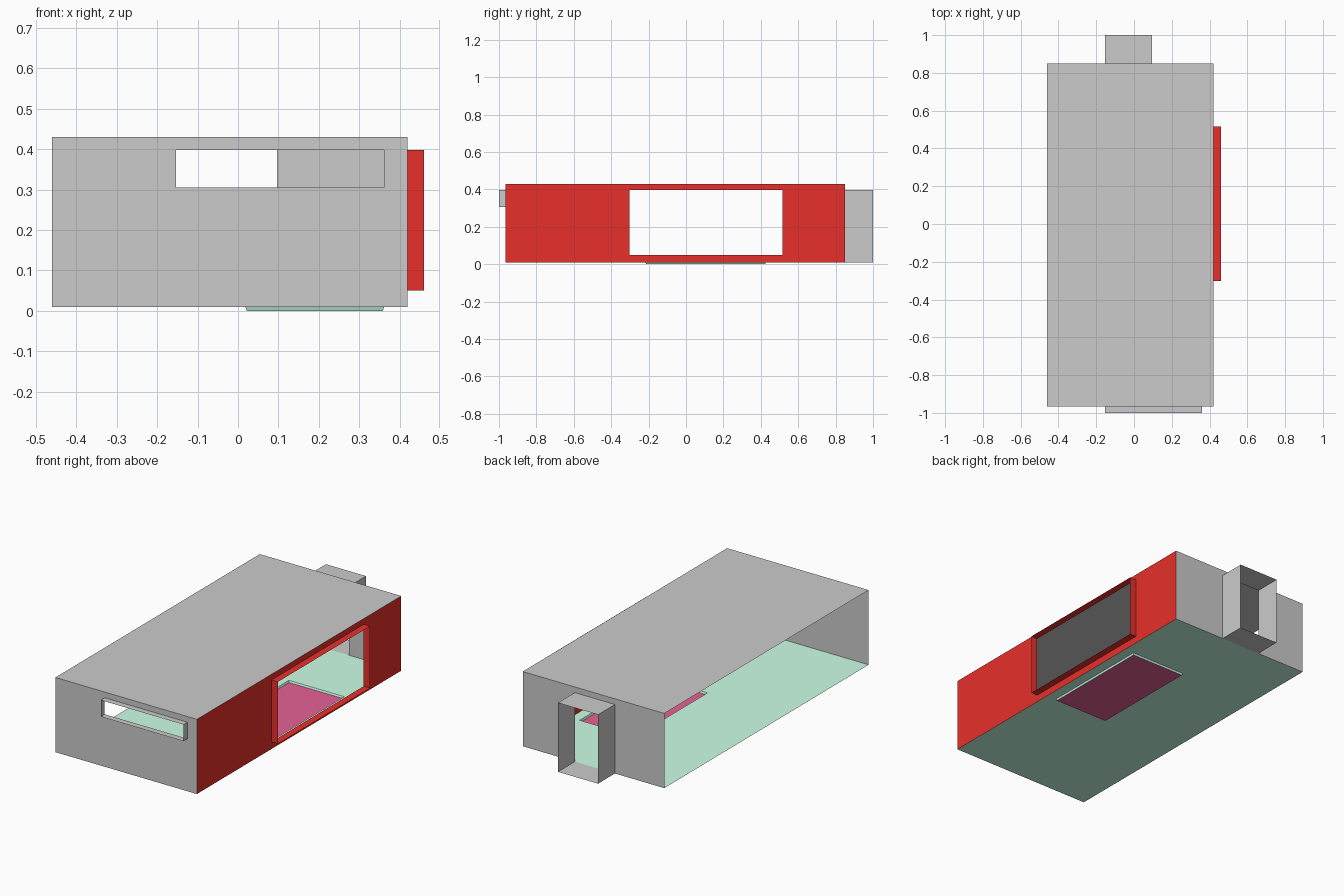
import bpy, bmesh
from mathutils import Vector

if "Cube" in bpy.data.objects:
    bpy.data.objects.remove(bpy.data.objects["Cube"])

# Room shell limits
X0, X1 = -0.46, 0.42
Y0, Y1 = -0.965, 0.85
Z0, Z1 = 0.01, 0.43


def material(name, rgb):
    m = bpy.data.materials.new(name)
    m.diffuse_color = (*rgb, 1)
    m.use_nodes = True
    m.node_tree.nodes["Principled BSDF"].inputs["Base Color"].default_value = m.diffuse_color
    return m


red = material("red_paint", (0.8, 0.03, 0.025))
green = material("green_floor", (0.6, 1.0, 0.79))
pink = material("pink_inset", (0.8, 0.12, 0.31))


def panel(name, axis, pos, outer, hole=None, end=None, taper=0.0, mat=None, sign=1):
    """Flat panel across an axis; a hole gets a collar reaching to 'end'.
    Rectangles are (u0, u1, v0, v1) on the two remaining axes."""
    bm = bmesh.new()

    def loop(r, p, inset=0.0):
        u0, u1, v0, v1 = r[0] + inset, r[1] - inset, r[2] + inset, r[3] - inset
        verts = []
        for uv in ((u0, v0), (u1, v0), (u1, v1), (u0, v1)):
            co = list(uv)
            co.insert(axis, p)
            verts.append(bm.verts.new(co))
        return verts

    def bridge(a, b):
        for i in range(4):
            j = (i + 1) % 4
            bm.faces.new((a[i], a[j], b[j], b[i]))

    rim = loop(outer, pos)
    if hole is None:
        bm.faces.new(rim)
    else:
        inner = loop(hole, pos)
        bridge(rim, inner)
        bridge(inner, loop(hole, end, taper))
        flat = [f for f in bm.faces if f.calc_area() < 1e-7]
        bmesh.ops.delete(bm, geom=flat, context='FACES_ONLY')

    # Make the panel face outward
    bm.normal_update()
    facing = Vector((0, 0, 0))
    facing[axis] = sign
    big = max((f for f in bm.faces if abs(f.normal[axis]) > 0.9), key=lambda f: f.calc_area())
    if big.normal.dot(facing) < 0:
        bmesh.ops.reverse_faces(bm, faces=bm.faces[:])

    me = bpy.data.meshes.new(name)
    bm.to_mesh(me)
    bm.free()
    if mat:
        me.materials.append(mat)
    ob = bpy.data.objects.new(name, me)
    bpy.context.collection.objects.link(ob)
    return ob


# Roof slab
panel("ceiling", 2, Z1, (X0, X1, Y0, Y1))

# Front wall with a slot window and shallow collar
panel("front_wall", 1, Y0, (X0, X1, Z0, Z1),
      (-0.153, 0.361, 0.305, 0.398), -1.0, sign=-1)

# Back wall with a full-height doorway and porch collar
panel("back_wall", 1, Y1, (X0, X1, Z0, Z1),
      (-0.153, 0.096, Z0, 0.398), 1.0)

# Red side wall with a large framed window; the left side stays open
panel("right_wall", 0, X1, (Y0, Y1, Z0, Z1),
      (-0.303, 0.517, 0.05, 0.398), 0.46, mat=red)

# Floor with a shallow recess and its coloured bottom
recess = (0.018, 0.362, -0.217, 0.427)
panel("floor", 2, Z0, (X0, X1, Y0, Y1), recess, 0.0, taper=0.004, mat=green)
panel("recess_bottom", 2, 0.0, (0.022, 0.358, -0.213, 0.423), mat=pink)
